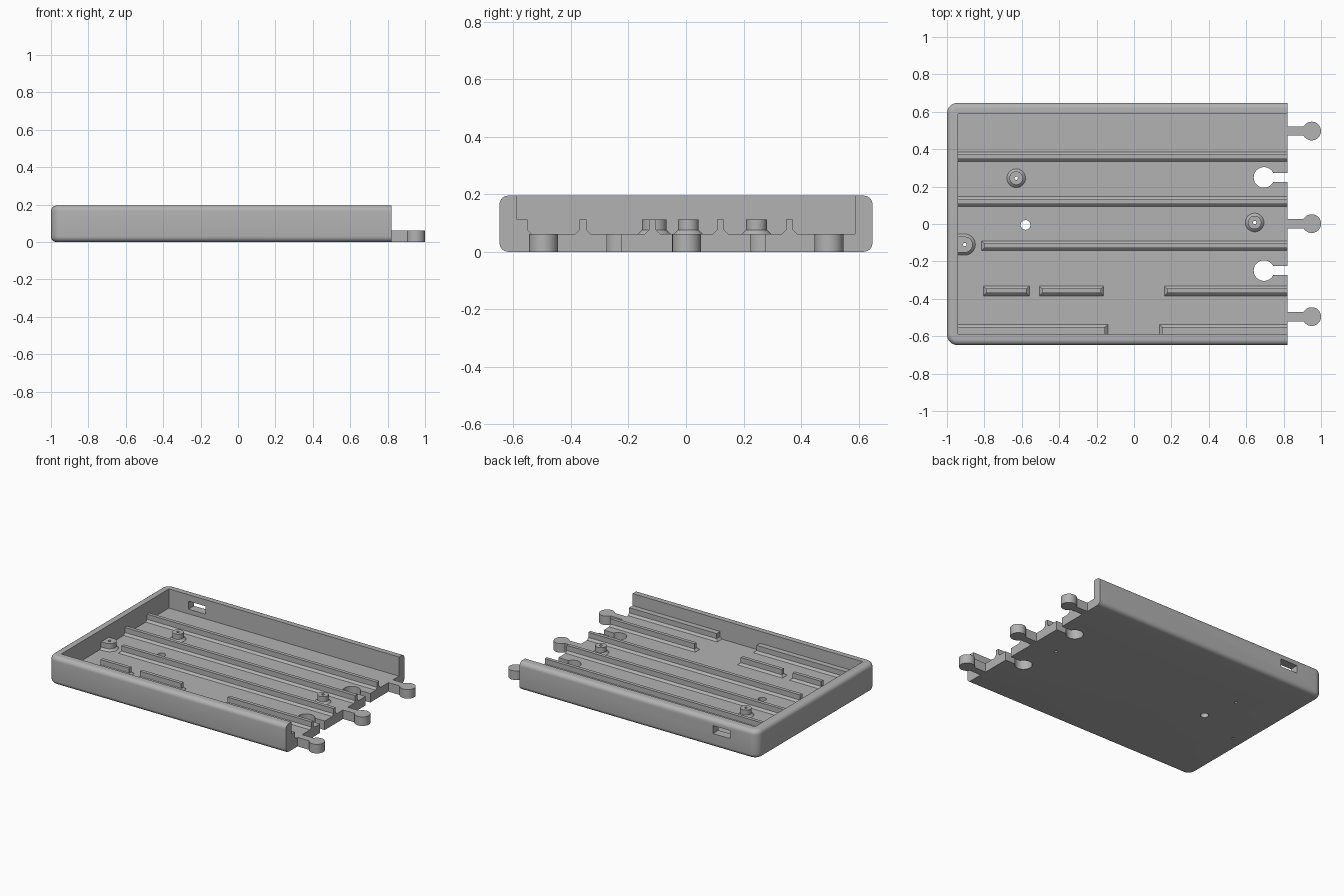
import bpy, bmesh, math

if "Cube" in bpy.data.objects:
    bpy.data.objects.remove(bpy.data.objects["Cube"])

GREY = bpy.data.materials.new("plain_grey")
GREY.use_nodes = True
COLOUR = (0.45, 0.45, 0.45, 1)
GREY.diffuse_color = COLOUR
GREY.node_tree.nodes["Principled BSDF"].inputs["Base Color"].default_value = COLOUR

FLOOR, RAIL_TOP, HEIGHT = 0.0625, 0.112, 0.195
FLARE = 0.014
WALL_X, OPEN_X, IN_Y, OUT_Y = -0.94, 0.82, 0.588, 0.648


def to_object(name, bm):
    bmesh.ops.recalc_face_normals(bm, faces=bm.faces)
    mesh = bpy.data.meshes.new(name)
    bm.to_mesh(mesh)
    bm.free()
    ob = bpy.data.objects.new(name, mesh)
    bpy.context.collection.objects.link(ob)
    mesh.materials.append(GREY)
    return ob


def loft(name, rings):
    """Solid through stacked outlines, each given as (points, z)."""
    bm = bmesh.new()
    loops = [[bm.verts.new((x, y, z)) for x, y in pts] for pts, z in rings]
    for low, high in zip(loops, loops[1:]):
        n = len(low)
        for i in range(n):
            j = (i + 1) % n
            bm.faces.new((low[i], low[j], high[j], high[i]))
    bm.faces.new(loops[0][::-1])
    bm.faces.new(loops[-1])
    return to_object(name, bm)


def rect(x0, x1, y0, y1):
    return [(x0, y0), (x1, y0), (x1, y1), (x0, y1)]


def arc(cx, cy, r, start, end, n=32):
    return [(cx + r * math.cos(start + (end - start) * i / n),
             cy + r * math.sin(start + (end - start) * i / n)) for i in range(n + 1)]


def circle(cx, cy, r):
    return arc(cx, cy, r, 0, math.tau, 40)[:-1]


def keyhole(cx, cy, r, end_x, half=0.025):
    """Round head with a straight neck reaching end_x."""
    side = 1 if end_x > cx else -1
    a = math.asin(half / r)
    pts = arc(cx, cy, r, a, math.tau - a)
    pts += [(cx + side * abs(end_x - cx), cy - half), (cx + side * abs(end_x - cx), cy + half)]
    if side < 0:
        pts = [(2 * cx - x, y) for x, y in pts[:-2]] + pts[-2:]
    return pts


def cut(ob, cutter):
    mod = ob.modifiers.new("cut", "BOOLEAN")
    mod.operation = "DIFFERENCE"
    mod.solver = "EXACT"
    mod.object = cutter
    bpy.context.view_layer.objects.active = ob
    bpy.ops.object.modifier_apply(modifier=mod.name)
    bpy.data.objects.remove(cutter)


def flared(name, outline):
    """Boss or rail with a sloping foot; outline takes the foot spread."""
    return loft(name, [(outline(FLARE), FLOOR - 0.01), (outline(FLARE), FLOOR),
                       (outline(0), FLOOR + FLARE), (outline(0), RAIL_TOP)])


# Tray shell: block with rounded outer edges, open at +x
bm = bmesh.new()
bmesh.ops.create_cube(bm, size=1)
for v in bm.verts:
    v.co.x = OPEN_X if v.co.x > 0 else -1
    v.co.y *= 2 * OUT_Y
    v.co.z = HEIGHT if v.co.z > 0 else 0
corners = [e for e in bm.edges
           if all(v.co.x < 0 for v in e.verts) and abs(e.verts[0].co.z - e.verts[1].co.z) > 0.1]
bmesh.ops.bevel(bm, geom=corners, offset=0.058, segments=10, profile=0.5, affect="EDGES")
rims = [e for e in bm.edges
        if abs(e.verts[0].co.z - e.verts[1].co.z) < 0.001
        and not all(v.co.x > OPEN_X - 0.001 for v in e.verts)]
bmesh.ops.bevel(bm, geom=rims, offset=0.03, segments=6, profile=0.5, affect="EDGES")
tray = to_object("tray", bm)

# Cavity, wall window, joint sockets and floor holes
cut(tray, loft("cavity_cutter", [(rect(WALL_X, 1.2, -IN_Y, IN_Y), z) for z in (FLOOR, 0.4)]))
cut(tray, loft("window_cutter", [(rect(-0.79, -0.66, 0.5, 0.8), z) for z in (0.095, 0.15)]))
for y in (-0.249, 0.249):
    cut(tray, loft("socket_cutter",
                   [(keyhole(0.695, y, 0.055, 0.95), z) for z in (-0.1, 0.15)]))
cut(tray, loft("hole_cutter", [(circle(-0.58, -0.005, 0.026), z) for z in (-0.1, 0.15)]))

# Posts and the wall bracket, each with a screw hole through the floor
parts = [tray]


def screw_hole(ob, x, y):
    for target in (ob, tray):
        cut(target, loft("screw_cutter", [(circle(x, y, 0.009), z) for z in (-0.1, 0.3)]))


for name, x, y in (("back_post", -0.63, 0.245), ("open_end_post", 0.645, 0.008)):
    post = flared(name, lambda s: circle(x, y, 0.036 + s))
    screw_hole(post, x, y)
    parts.append(post)

BX, BY = -0.905, -0.11
bracket = flared("wall_bracket", lambda s: arc(BX, BY, 0.0425 + s, -math.pi / 2, math.pi / 2)
                 + [(WALL_X - 0.01, BY + 0.0425 + s), (WALL_X - 0.01, BY - 0.0425 - s)])
screw_hole(bracket, BX, BY)
parts.append(bracket)

# Rails: free ends are flared, ends at the wall or the open side are plain
RAILS = [("back_rail", 0.36, WALL_X, OPEN_X), ("middle_rail", 0.12, WALL_X, OPEN_X),
         ("bracket_rail", -0.116, -0.815, OPEN_X), ("short_rail_a", -0.358, -0.805, -0.56),
         ("short_rail_b", -0.358, -0.505, -0.162), ("short_rail_c", -0.358, 0.163, OPEN_X),
         ("front_ledge_a", -0.57, WALL_X, -0.14), ("front_ledge_b", -0.57, 0.137, OPEN_X)]
for name, y, x0, x1 in RAILS:
    ledge = name.startswith("front")

    def outline(s):
        a = x0 - 0.005 if x0 == WALL_X else x0 + FLARE - s
        b = x1 if x1 == OPEN_X else x1 - FLARE + s
        if ledge:
            return rect(a, b, -IN_Y - 0.005, -0.55 + s)
        return rect(a, b, y - 0.012 - s, y + 0.012 + s)
    parts.append(flared(name, outline))

# Joint tabs on the open end
for name, y in (("back_tab", 0.497), ("middle_tab", 0.002), ("front_tab", -0.495)):
    tab = keyhole(0.95, y, 0.05, OPEN_X)
    parts.append(loft(name, [(tab, 0), (tab, FLOOR)]))

# Smooth round surfaces, keep edges sharp
bpy.ops.object.select_all(action="DESELECT")
for ob in parts:
    ob.select_set(True)
bpy.context.view_layer.objects.active = tray
bpy.ops.object.shade_smooth_by_angle(angle=math.radians(30))
